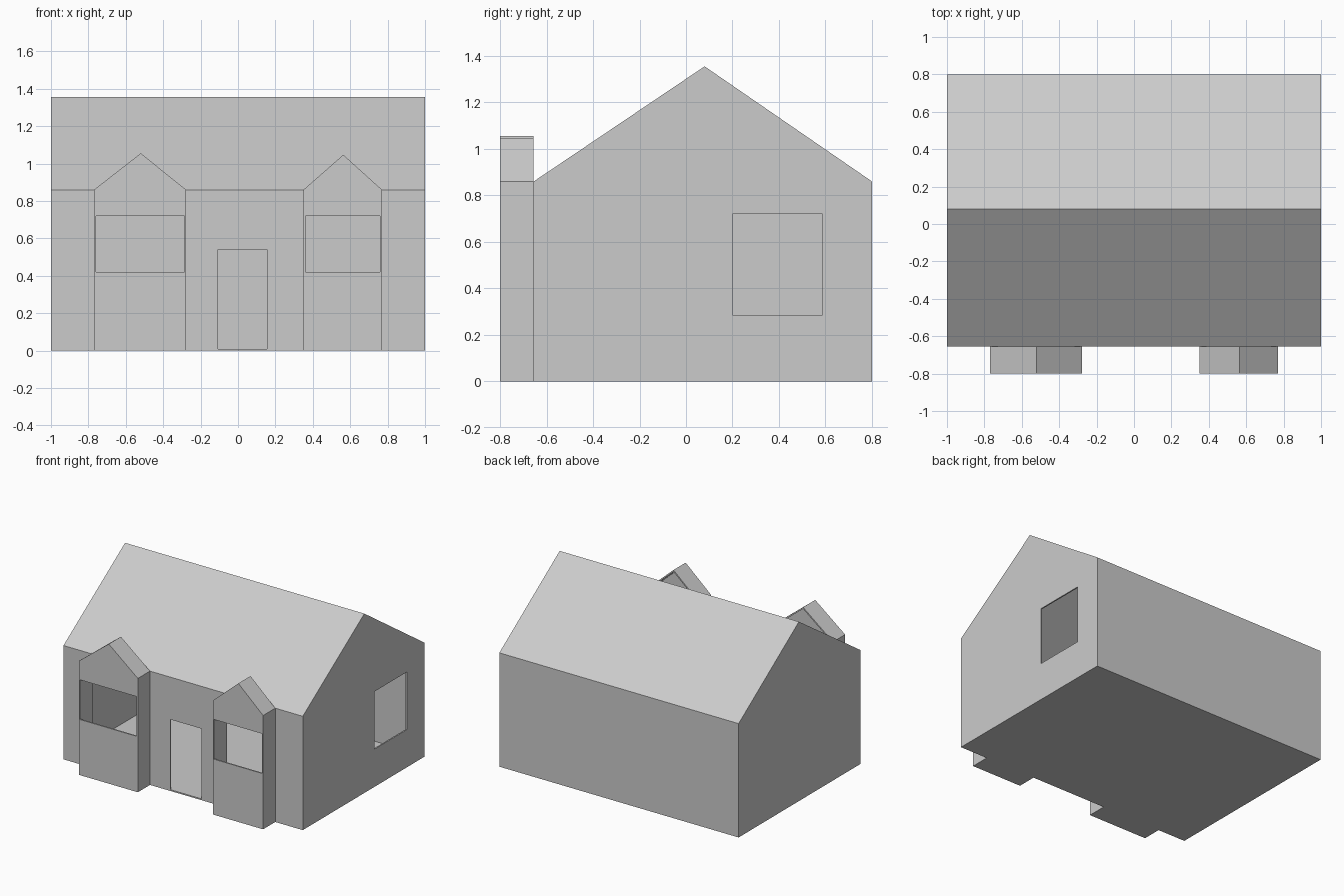
import bpy, bmesh
from math import hypot

if "Cube" in bpy.data.objects:
    bpy.data.objects.remove(bpy.data.objects["Cube"])

T = 0.01  # wall, floor and roof thickness


def prism(name, profile, place, a, b):
    """Extrude a 2D profile between a and b; place maps (u, z, depth) to xyz."""
    bm = bmesh.new()
    face = bm.faces.new([bm.verts.new(place(u, z, a)) for u, z in profile])
    new = bmesh.ops.extrude_face_region(bm, geom=[face])["geom"]
    for v in new:
        if isinstance(v, bmesh.types.BMVert):
            u, z = profile[[tuple(place(p[0], p[1], a)) for p in profile].index(
                min((tuple(place(p[0], p[1], a)) for p in profile),
                    key=lambda q: sum((q[i] - v.co[i]) ** 2 for i in range(3))))]
            v.co = place(u, z, b)
    bmesh.ops.recalc_face_normals(bm, faces=bm.faces)
    mesh = bpy.data.meshes.new(name)
    bm.to_mesh(mesh)
    bm.free()
    obj = bpy.data.objects.new(name, mesh)
    bpy.context.collection.objects.link(obj)
    return obj


def along_x(u, z, d):
    return (d, u, z)


def along_y(u, z, d):
    return (u, d, z)


def gable(u0, u1, peak, eave, top):
    return [(u0, 0), (u1, 0), (u1, eave), (peak, top), (u0, eave)]


def inner_gable(u0, u1, peak, eave, top):
    """The same outline, set in by the wall thickness."""
    ml, mr = (top - eave) / (peak - u0), (top - eave) / (u1 - peak)
    dl, dr = T * hypot(1, ml), T * hypot(1, mr)
    pu = peak + (dl - dr) / (ml + mr)
    return [(u0 + T, T), (u1 - T, T), (u1 - T, eave + mr * T - dr),
            (pu, top + ml * (pu - peak) - dl), (u0 + T, eave + ml * T - dl)]


def rect(u0, u1, z0, z1):
    return [(u0, z0), (u1, z0), (u1, z1), (u0, z1)]


def cut(obj, cutter):
    cutter.hide_render = True
    cutter.hide_viewport = True
    mod = obj.modifiers.new(cutter.name, 'BOOLEAN')
    mod.operation = 'DIFFERENCE'
    mod.solver = 'EXACT'
    mod.object = cutter


# Main house: hollow gabled shell
FRONT, EAVE = -0.655, 0.86
shape = (FRONT, 0.80, 0.08, EAVE, 1.355)
house = prism("house_shell", gable(*shape), along_x, -1, 1)
cut(house, prism("room_cutter", inner_gable(*shape), along_x, -1 + T, 1 - T))

# Doorway and side window
cut(house, prism("door_cutter", rect(-0.107, 0.155, T, 0.54), along_y,
                 FRONT - 0.05, FRONT + 0.05))
cut(house, prism("side_window_cutter", rect(0.20, 0.587, 0.285, 0.72), along_x,
                 0.95, 1.05))

# Two front bays, open at the back into the house
for side, x0, x1, peak, top in (("left", -0.77, -0.277, -0.52, 1.055),
                                ("right", 0.35, 0.77, 0.563, 1.047)):
    shape = (x0, x1, peak, EAVE, top)
    bay = prism(side + "_bay", gable(*shape), along_y, -0.80, FRONT)
    cut(bay, prism(side + "_bay_cutter", inner_gable(*shape), along_y,
                   -0.80 + T, FRONT + 0.05))
    cut(bay, prism(side + "_bay_window_cutter", rect(x0 + T, x1 - T, 0.42, 0.72),
                   along_y, -0.85, -0.75))
    cut(house, prism(side + "_bay_opening_cutter", rect(x0 + T, x1 - T, T, 0.85),
                     along_y, FRONT - 0.05, FRONT + 0.05))
